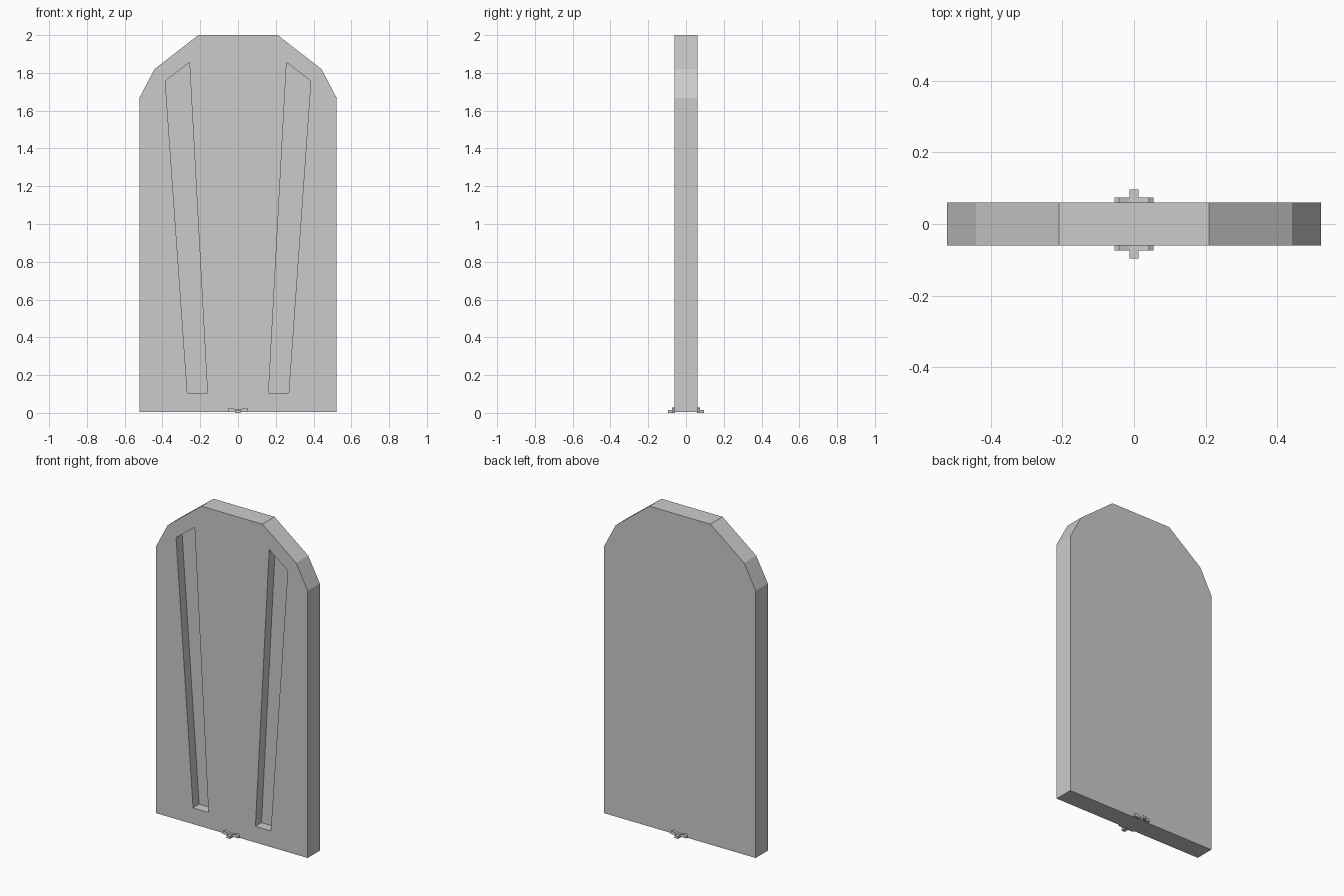
import bpy, bmesh

if "Cube" in bpy.data.objects:
    bpy.data.objects.remove(bpy.data.objects["Cube"])


def prism(name, profile, y0, y1):
    """Extrude an x-z outline from y0 to y1."""
    bm = bmesh.new()
    face = bm.faces.new([bm.verts.new((x, y0, z)) for x, z in profile])
    ext = bmesh.ops.extrude_face_region(bm, geom=[face])
    for v in ext["geom"]:
        if isinstance(v, bmesh.types.BMVert):
            v.co.y = y1
    bmesh.ops.recalc_face_normals(bm, faces=bm.faces[:])
    mesh = bpy.data.meshes.new(name)
    bm.to_mesh(mesh)
    bm.free()
    obj = bpy.data.objects.new(name, mesh)
    bpy.context.collection.objects.link(obj)
    return obj


def mirrored(half):
    return half + [(-x, z) for x, z in reversed(half)]


# Door slab with chamfered top
door = prism("door_slab", mirrored([(0.522, 0.004), (0.522, 1.668), (0.442, 1.82), (0.21, 2.0)]), -0.06, 0.06)

# Slanted grooves sunk halfway into the front
groove = [(0.162, 0.105), (0.268, 0.105), (0.385, 1.757), (0.257, 1.855)]
for side, s in (("left", -1), ("right", 1)):
    cutter = prism(f"groove_cutter_{side}", [(s * x, z) for x, z in groove], -0.1, 0.0)
    cutter.hide_render = True
    cutter.hide_viewport = True
    mod = door.modifiers.new(f"groove_{side}", "BOOLEAN")
    mod.operation = "DIFFERENCE"
    mod.solver = "EXACT"
    mod.object = cutter

# Small winged latch with a central peg at the foot of each face
wings = mirrored([(0.018, 0.006), (0.054, 0.006), (0.054, 0.021), (0.042, 0.028), (0.012, 0.018)])
peg = [(-0.012, 0.0), (0.012, 0.0), (0.012, 0.016), (-0.012, 0.016)]
for side, s in (("front", -1), ("back", 1)):
    prism(f"latch_wings_{side}", wings, s * 0.058, s * 0.074)
    prism(f"latch_peg_{side}", peg, s * 0.058, s * 0.096)
